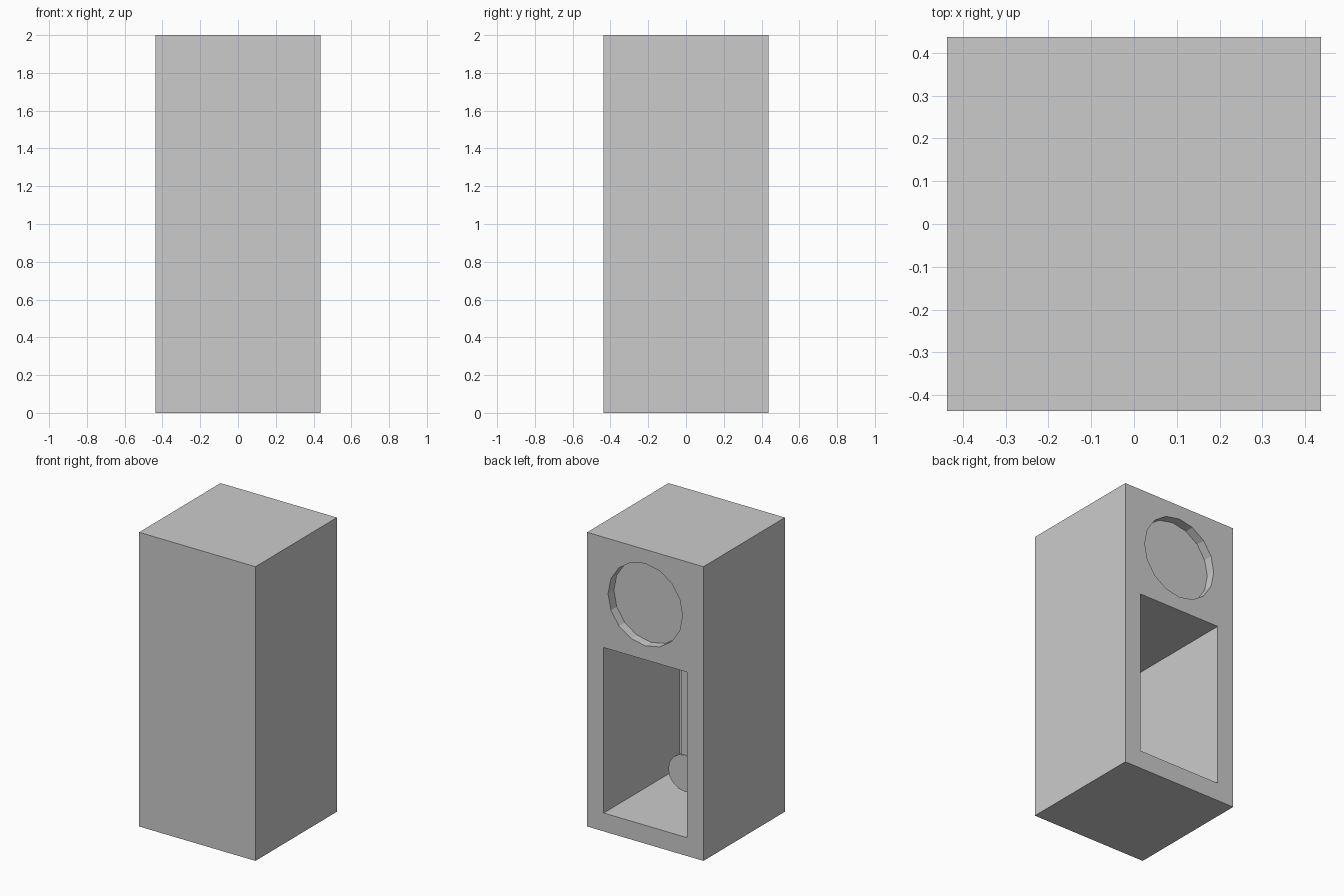
import bpy
import math

if "Cube" in bpy.data.objects:
    bpy.data.objects.remove(bpy.data.objects["Cube"])


def box(name, x, y, z):
    """Box from (min, max) ranges on each axis."""
    bpy.ops.mesh.primitive_cube_add(size=1, location=[sum(r) / 2 for r in (x, y, z)])
    ob = bpy.context.object
    ob.name = name
    ob.scale = [r[1] - r[0] for r in (x, y, z)]
    bpy.ops.object.transform_apply(location=False, rotation=False, scale=True)
    return ob


def disc(name, radius, y, z, sides=16):
    """Flat-sided disc facing along y."""
    bpy.ops.mesh.primitive_cylinder_add(
        vertices=sides, radius=radius, depth=y[1] - y[0],
        location=(0, sum(y) / 2, z), rotation=(math.pi / 2, 0, 0))
    ob = bpy.context.object
    ob.name = name
    return ob


def cut(target, cutter):
    """Subtract the cutter from the target, then remove the cutter."""
    cutter.hide_render = True
    mod = target.modifiers.new("cut", 'BOOLEAN')
    mod.operation = 'DIFFERENCE'
    mod.solver = 'EXACT'
    mod.object = cutter
    bpy.context.view_layer.objects.active = target
    bpy.ops.object.modifier_apply(modifier=mod.name)
    bpy.data.objects.remove(cutter)


H = 0.4375        # half width of the case
WALL = 0.125      # frame around the opening
INNER = H - WALL

# Clock case with a round dial recess and a tall pendulum chamber
case = box("clock_case", (-H, H), (-H, H), (0, 2))
cut(case, disc("dial_cutter", 0.28, (H - 0.0625, H + 0.1), 1.625))
cut(case, box("chamber_cutter", (-INNER, INNER), (-H + 0.0625, H + 0.1), (WALL, 1.25)))

# Pendulum hanging from the chamber ceiling
box("pendulum_rod", (-0.0325, 0.0325), (-0.008, 0.008), (0.32, 1.25))
disc("pendulum_bob", 0.125, (-0.012, 0.012), 0.315)
